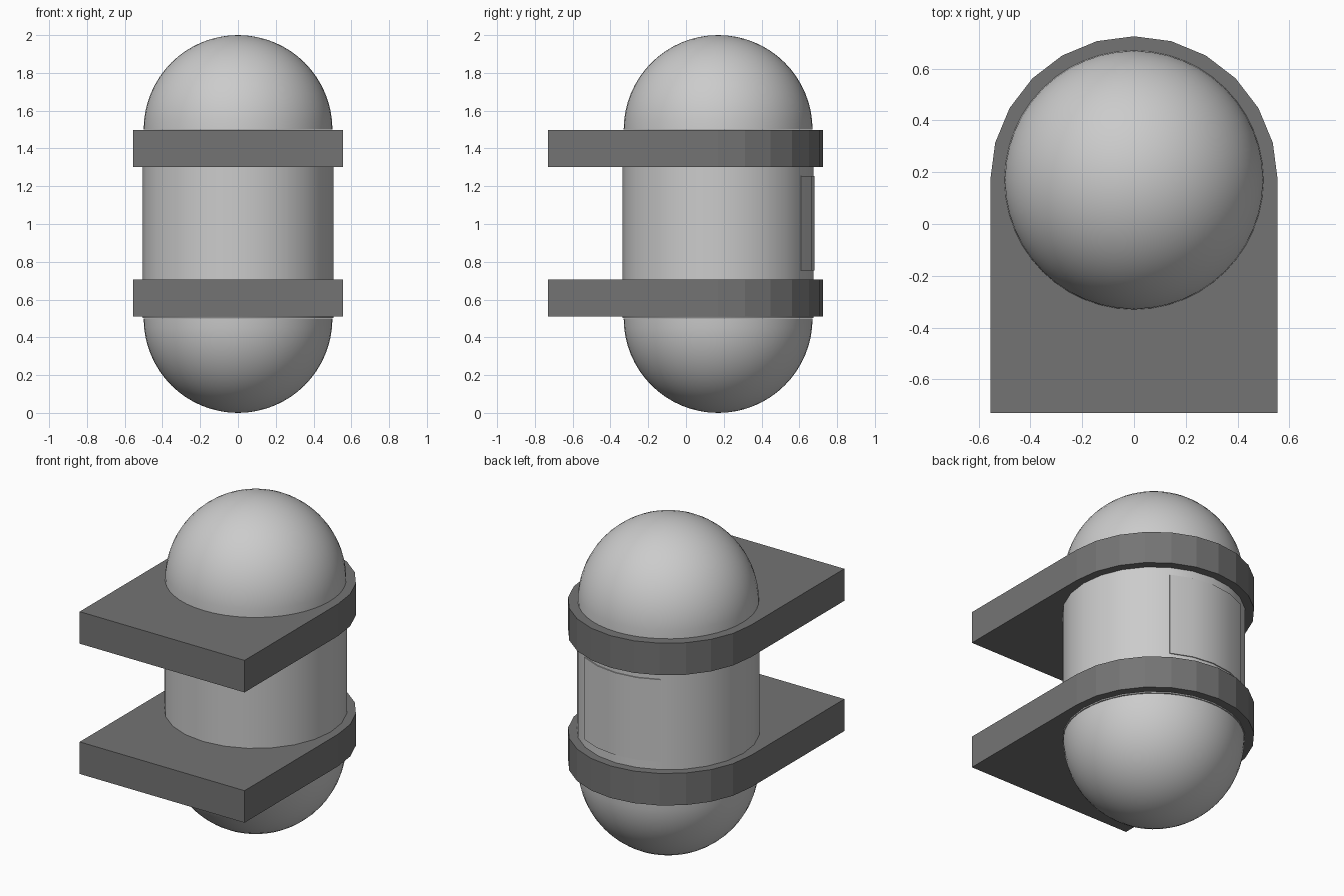
import bpy, bmesh, math

if "Cube" in bpy.data.objects:
    bpy.data.objects.remove(bpy.data.objects["Cube"])

CY = 0.17  # tank axis position in y


def material(name, v):
    m = bpy.data.materials.new(name)
    m.diffuse_color = (v, v, v, 1)
    m.use_nodes = True
    m.node_tree.nodes["Principled BSDF"].inputs["Base Color"].default_value = m.diffuse_color
    return m


light = material("light_grey", 0.60)
dark = material("dark_grey", 0.175)
plate_grey = material("plate_grey", 0.58)


def finish(name, bm, mat, smooth=None):
    bmesh.ops.recalc_face_normals(bm, faces=bm.faces)
    me = bpy.data.meshes.new(name)
    bm.to_mesh(me)
    bm.free()
    me.materials.append(mat)
    ob = bpy.data.objects.new(name, me)
    bpy.context.collection.objects.link(ob)
    if smooth:
        bpy.ops.object.select_all(action='DESELECT')
        ob.select_set(True)
        bpy.context.view_layer.objects.active = ob
        bpy.ops.object.shade_smooth_by_angle(angle=math.radians(smooth))
    return ob


def extrude(name, outline, z0, z1, mat, smooth=None):
    bm = bmesh.new()
    face = bm.faces.new([bm.verts.new((x, y, z0)) for x, y in outline])
    top = bmesh.ops.extrude_face_region(bm, geom=[face])["geom"]
    verts = [g for g in top if isinstance(g, bmesh.types.BMVert)]
    bmesh.ops.translate(bm, vec=(0, 0, z1 - z0), verts=verts)
    return finish(name, bm, mat, smooth)


def arc(r, a0, a1, n):
    angles = [math.radians(a0 + (a1 - a0) * i / n) for i in range(n + 1)]
    return [(r * math.cos(a), CY + r * math.sin(a)) for a in angles]


# Cylindrical tank wall
extrude("tank_wall", arc(0.505, 0, 345, 23), 0.503, 1.496, light, 30)

# Domed ends
for name, z, side in (("bottom_dome", 0.5, -1), ("top_dome", 1.5, 1)):
    bm = bmesh.new()
    bmesh.ops.create_uvsphere(bm, u_segments=48, v_segments=32, radius=0.5)
    inner = [v for v in bm.verts if v.co.z * side < -1e-4]
    bmesh.ops.delete(bm, geom=inner, context='VERTS')
    bmesh.ops.translate(bm, vec=(0, CY, z), verts=bm.verts)
    ob = finish(name, bm, light, 30)

# Mounting brackets: square at the front, rounded at the back
bracket = [(-0.555, -0.73), (0.555, -0.73)] + arc(0.555, 0, 180, 12)
extrude("lower_bracket", bracket, 0.51, 0.705, dark)
extrude("upper_bracket", bracket, 1.303, 1.498, dark)

# Thin curved plate on the back of the wall
plate = arc(0.511, 60, 120, 4) + arc(0.503, 120, 60, 4)
extrude("back_plate", plate, 0.755, 1.255, plate_grey, 30)
